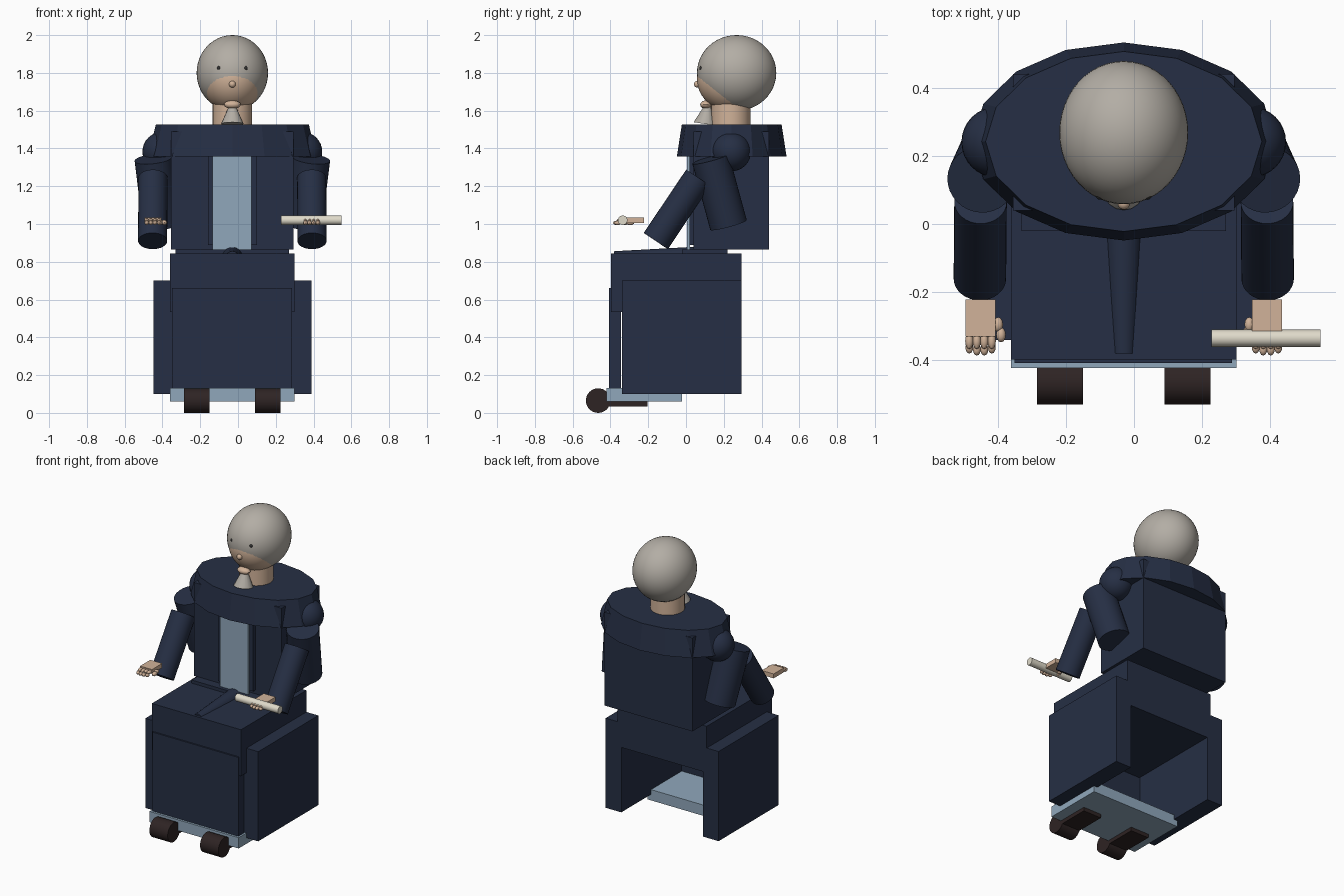
import bpy, bmesh, math
from mathutils import Vector, Matrix

if "Cube" in bpy.data.objects:
    bpy.data.objects.remove(bpy.data.objects["Cube"])

CX = -0.03  # the figure's own centre line


def mat(name, r, g, b):
    m = bpy.data.materials.new(name)
    m.diffuse_color = (r, g, b, 1)
    m.use_nodes = True
    m.node_tree.nodes["Principled BSDF"].inputs["Base Color"].default_value = m.diffuse_color
    return m


NAVY = mat("navy cloth", 0.019, 0.028, 0.058)
BLUE = mat("pale blue", 0.28, 0.39, 0.50)
SKIN = mat("skin", 0.64, 0.45, 0.32)
GREY = mat("grey hair", 0.45, 0.42, 0.375)
SHOE = mat("dark leather", 0.027, 0.017, 0.017)
CREAM = mat("paper", 0.74, 0.70, 0.59)
DARK = mat("eye dark", 0.03, 0.03, 0.03)


def finish(name, bm, material, smooth):
    me = bpy.data.meshes.new(name)
    bm.to_mesh(me)
    bm.free()
    ob = bpy.data.objects.new(name, me)
    bpy.context.collection.objects.link(ob)
    me.materials.append(material)
    if smooth:
        bpy.ops.object.select_all(action='DESELECT')
        ob.select_set(True)
        bpy.context.view_layer.objects.active = ob
        bpy.ops.object.shade_smooth_by_angle(angle=math.radians(35))
    return ob


def box(name, x, y, z, material):
    """Box from (min, max) ranges."""
    bm = bmesh.new()
    size = [b - a for a, b in (x, y, z)]
    mid = [(a + b) / 2 for a, b in (x, y, z)]
    bmesh.ops.create_cube(bm, size=1, matrix=Matrix.Translation(mid) @ Matrix.Diagonal((*size, 1)))
    return finish(name, bm, material, False)


def ball(name, centre, radii, material, seg=32):
    bm = bmesh.new()
    bmesh.ops.create_uvsphere(bm, u_segments=seg, v_segments=seg // 2, radius=1,
                              matrix=Matrix.Translation(centre) @ Matrix.Diagonal((*radii, 1)))
    return finish(name, bm, material, True)


def rod(name, a, b, r1, r2, material, seg=32, smooth=True):
    """Cylinder or cone from point a (radius r1) to b (radius r2)."""
    a, b = Vector(a), Vector(b)
    d = b - a
    m = Matrix.Translation((a + b) / 2) @ d.to_track_quat('Z', 'Y').to_matrix().to_4x4()
    bm = bmesh.new()
    bmesh.ops.create_cone(bm, cap_ends=True, segments=seg, radius1=r1, radius2=r2,
                          depth=d.length, matrix=m)
    return finish(name, bm, material, smooth)


# Seat: side blocks, lap, front drape
for s, side in ((-1, "left"), (1, "right")):
    inner, outer = CX + s * 0.303, CX + s * 0.418
    box(side + "_seat_side", sorted((inner, outer)), (-0.34, 0.295), (0.10, 0.70), NAVY)
box("lap", (-0.36, 0.30), (-0.397, 0.295), (0.535, 0.845), NAVY)
box("waist", (-0.33, 0.27), (-0.02, 0.22), (0.845, 0.866), NAVY)
box("front_drape", (-0.35, 0.287), (-0.407, -0.345), (0.13, 0.66), NAVY)
box("hem", (-0.36, 0.30), (-0.422, -0.02), (0.06, 0.132), BLUE)
rod("lap_fold", (CX, 0.06, 0.82), (CX, -0.38, 0.822), 0.06, 0.034, NAVY)

# Torso with front panel
box("torso", (-0.355, 0.295), (0.04, 0.44), (0.865, 1.49), NAVY)
box("panel_backing", (-0.16, 0.10), (0.018, 0.045), (0.89, 1.42), NAVY)
box("front_panel", (-0.135, 0.072), (0.004, 0.02), (0.85, 1.37), BLUE)

# Shoulder mantle: sixteen-sided elliptical frustum
bm = bmesh.new()
bmesh.ops.create_cone(bm, cap_ends=True, segments=16, radius1=1.1, radius2=1, depth=0.17,
                      matrix=Matrix.Translation((CX, 0.242, 1.442)) @ Matrix.Diagonal((0.405, 0.264, 1, 1)))
finish("mantle", bm, NAVY, False)

# Head
rod("neck", (CX, 0.237, 1.50), (CX, 0.237, 1.66), 0.104, 0.104, SKIN)
ball("hair", (CX, 0.268, 1.80), (0.189, 0.21, 0.20), GREY, 48)
ball("face", (CX, 0.243, 1.769), (0.165, 0.185, 0.174), SKIN, 48)
ball("nose", (CX, 0.06, 1.74), (0.018, 0.018, 0.018), SKIN, 16)
ball("chin", (CX, 0.105, 1.632), (0.045, 0.03, 0.022), SKIN, 16)
rod("beard", (CX, 0.10, 1.53), (CX, 0.115, 1.63), 0.06, 0.015, GREY, 16)
for s, side in ((-1, "left"), (1, "right")):
    ball(side + "_eye", (CX + s * 0.07, 0.083, 1.825), (0.012, 0.012, 0.012), DARK, 12)

# Arms, hands and shoes
for s, side in ((-1, "left"), (1, "right")):
    def at(x, y, z):
        return (CX + s * x, y, z)

    ball(side + "_shoulder", at(0.372, 0.24, 1.383), (0.104, 0.104, 0.104), NAVY)
    rod(side + "_upper_arm", at(0.418, 0.13, 1.345), at(0.375, 0.225, 0.995), 0.1, 0.1, NAVY)
    rod(side + "_forearm", at(0.42, 0.065, 1.245), at(0.422, -0.16, 0.91), 0.077, 0.077, NAVY)

    # Palm with four curled fingers and a thumb
    x0 = 0.42
    box(side + "_palm", sorted((CX + s * (x0 - 0.044), CX + s * (x0 + 0.044))),
        (-0.33, -0.222), (1.005, 1.034), SKIN)
    for i in range(4):
        fx = x0 - 0.033 + i * 0.022
        tip = -0.368 if i in (1, 2) else -0.362
        ball(f"{side}_finger_{i + 1}", at(fx, -0.343, 1.018), (0.012, 0.024, 0.012), SKIN, 12)
        ball(f"{side}_fingertip_{i + 1}", at(fx, tip, 1.006), (0.0115, 0.018, 0.0115), SKIN, 12)
    for i, (tx, ty) in enumerate(((0.052, -0.295), (0.06, -0.325))):
        ball(f"{side}_thumb_{i + 1}", at(x0 - tx, ty, 1.008), (0.014, 0.022, 0.014), SKIN, 12)

    # Shoe: rolled toe and thin sole
    rod(side + "_shoe_toe", at(0.12, -0.465, 0.065), at(0.255, -0.465, 0.065), 0.065, 0.065, SHOE)
    box(side + "_shoe_sole", sorted((CX + s * 0.12, CX + s * 0.255)), (-0.465, -0.205),
        (0.035, 0.062), SHOE)

# Rolled paper in the right hand
rod("paper_roll", (0.228, -0.335, 1.02), (0.547, -0.335, 1.02), 0.025, 0.025, CREAM)
